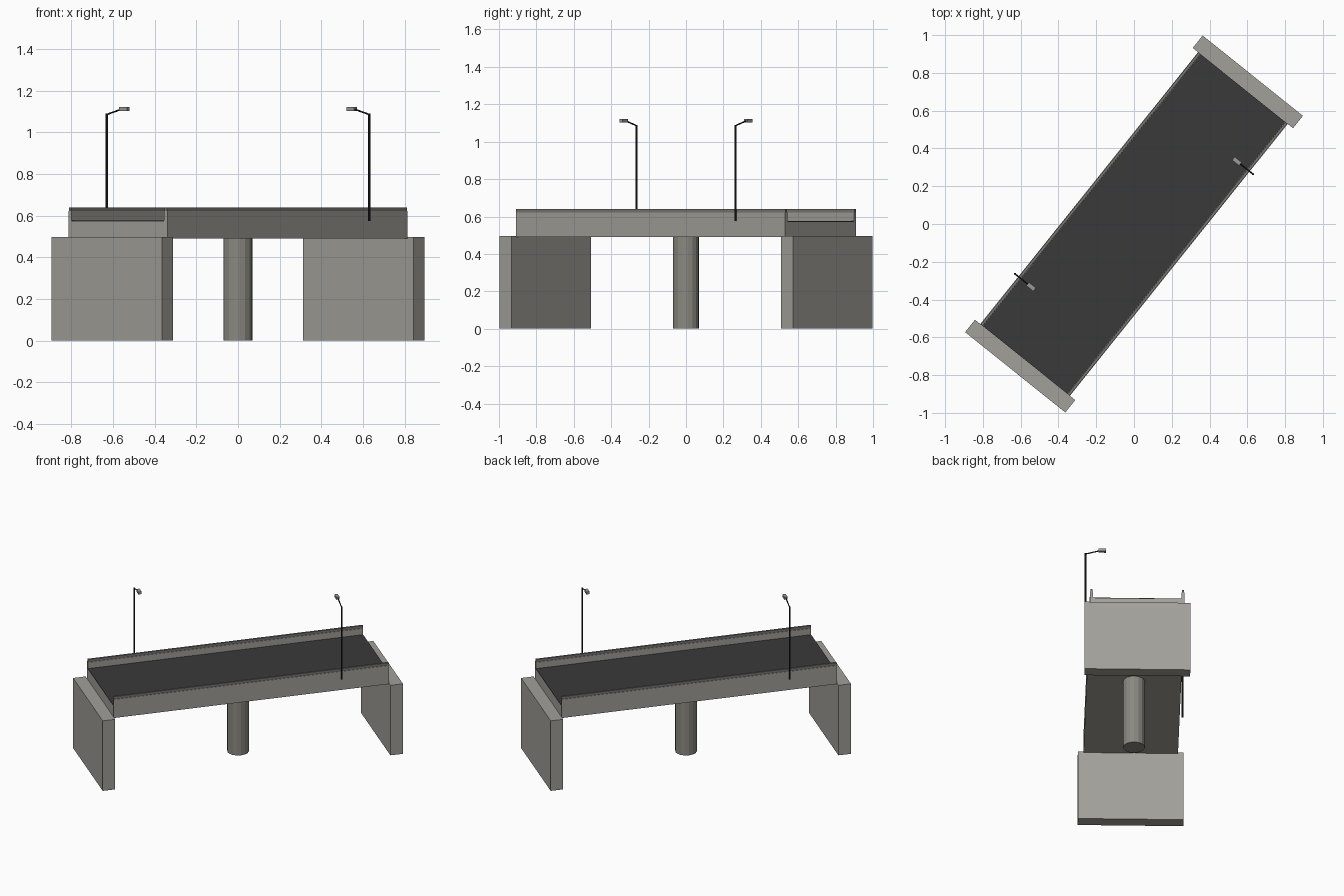
import bpy, bmesh, math
from mathutils import Matrix, Vector

if "Cube" in bpy.data.objects:
    bpy.data.objects.remove(bpy.data.objects["Cube"])

# Bridge runs along local X, then everything is turned about Z
TURN = Matrix.Rotation(math.radians(51.3), 4, 'Z')
HALF = 0.922          # half length of the deck


def material(name, rgb):
    m = bpy.data.materials.new(name)
    m.diffuse_color = (*rgb, 1)
    m.use_nodes = True
    m.node_tree.nodes["Principled BSDF"].inputs["Base Color"].default_value = m.diffuse_color
    return m


concrete = material("concrete", (0.36, 0.35, 0.32))
pier_grey = material("pier grey", (0.255, 0.25, 0.22))
rail_grey = material("rail grey", (0.19, 0.185, 0.17))
asphalt = material("asphalt", (0.042, 0.042, 0.042))
black_metal = material("black metal", (0.016, 0.016, 0.017))
lamp_grey = material("lamp grey", (0.33, 0.33, 0.32))


def finish(name, bm, mat, spin=0.0):
    bmesh.ops.recalc_face_normals(bm, faces=bm.faces)
    bm.transform(TURN @ Matrix.Rotation(spin, 4, 'Z'))
    me = bpy.data.meshes.new(name)
    bm.to_mesh(me)
    bm.free()
    me.materials.append(mat)
    ob = bpy.data.objects.new(name, me)
    bpy.context.collection.objects.link(ob)
    return ob


def box(name, lo, hi, mat, spin=0.0):
    lo, hi = Vector(lo), Vector(hi)
    bm = bmesh.new()
    bmesh.ops.create_cube(bm, size=1)
    bm.transform(Matrix.Translation((lo + hi) / 2) @ Matrix.Diagonal((*(hi - lo), 1)))
    return finish(name, bm, mat, spin)


def rod(name, a, b, radius, sides, mat, spin=0.0):
    a, b = Vector(a), Vector(b)
    bm = bmesh.new()
    bmesh.ops.create_cone(bm, cap_ends=True, segments=sides, radius1=radius,
                          radius2=radius, depth=(b - a).length)
    rot = (b - a).to_track_quat('Z', 'Y').to_matrix().to_4x4()
    bm.transform(Matrix.Translation((a + b) / 2) @ rot)
    return finish(name, bm, mat, spin)


# Deck: U-shaped section with low parapets, extruded along the span
half_section = [(0.304, 0.49), (0.304, 0.622), (0.285, 0.622), (0.285, 0.572)]
section = half_section + [(-y, z) for y, z in reversed(half_section)]
bm = bmesh.new()
face = bm.faces.new([bm.verts.new((-HALF, y, z)) for y, z in section])
ext = bmesh.ops.extrude_face_region(bm, geom=[face], use_keep_orig=True)
for v in ext["geom"]:
    if isinstance(v, bmesh.types.BMVert):
        v.co.x += 2 * HALF
finish("deck", bm, concrete)

# Road surface plate
box("road_surface", (-HALF, -0.285, 0.571), (HALF, 0.285, 0.577), asphalt)

# Central pier
rod("pier", (0, 0, 0), (0, 0, 0.495), 0.07, 16, pier_grey)

# Parts repeated by a half turn: abutments, rails and street lamps
for tag, spin in (("a", 0.0), ("b", math.pi)):
    box("abutment_" + tag, (HALF, -0.34, 0), (1.006, 0.34, 0.497), concrete, spin)
    box("parapet_rail_" + tag, (-HALF, -0.301, 0.622), (HALF, -0.288, 0.64), rail_grey, spin)
    rod("lamp_pole_" + tag, (0.6, -0.326, 0.575), (0.6, -0.326, 1.09),
        0.006, 8, black_metal, spin)
    rod("lamp_arm_" + tag, (0.6, -0.328, 1.085), (0.6, -0.235, 1.111),
        0.004, 8, black_metal, spin)
    box("lamp_head_" + tag, (0.589, -0.241, 1.103), (0.611, -0.194, 1.121), lamp_grey, spin)
